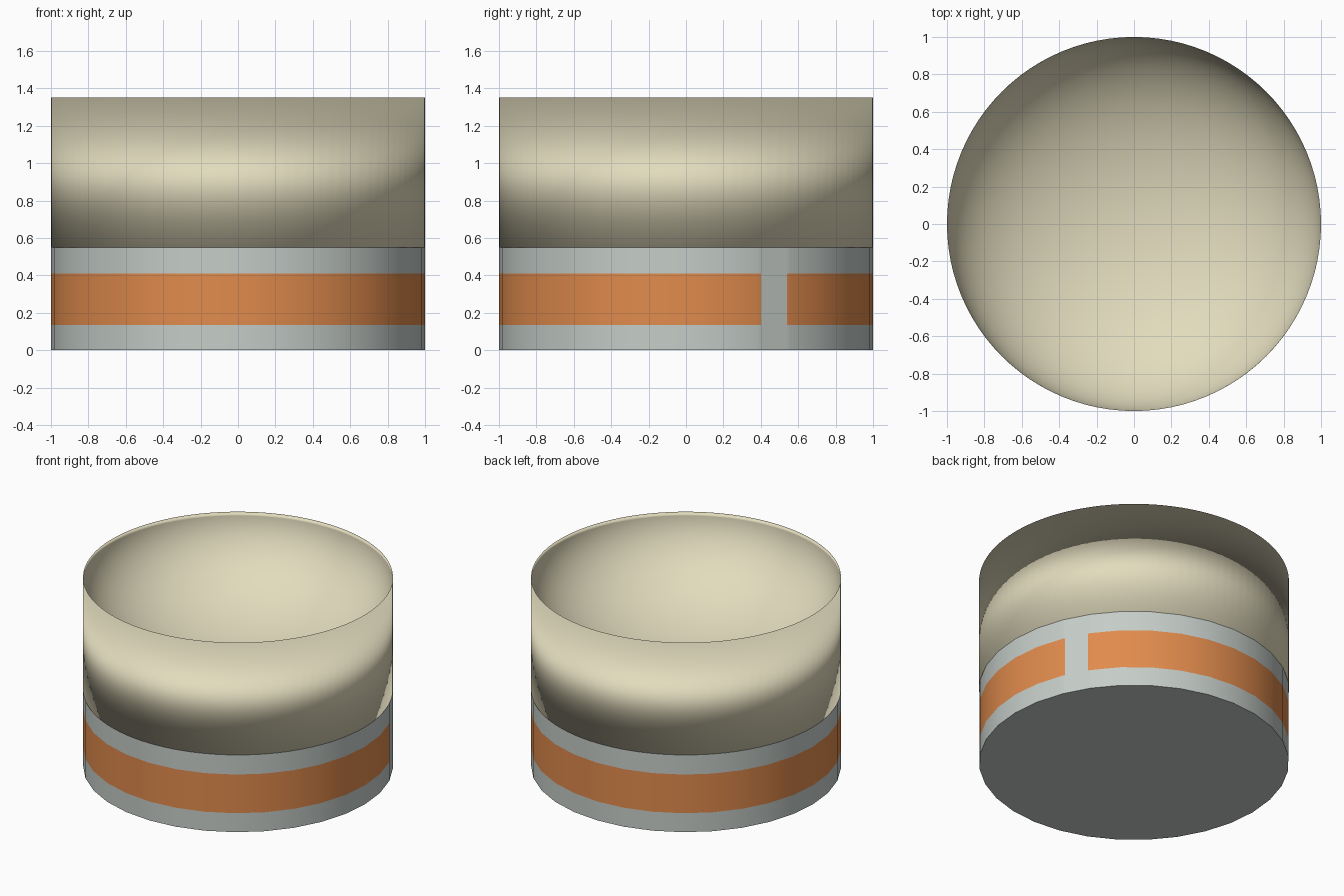
import bpy, bmesh, math

if "Cube" in bpy.data.objects:
    bpy.data.objects.remove(bpy.data.objects["Cube"])


def material(name, rgb):
    m = bpy.data.materials.new(name)
    m.diffuse_color = (*rgb, 1.0)
    m.use_nodes = True
    m.node_tree.nodes["Principled BSDF"].inputs["Base Color"].default_value = m.diffuse_color
    return m


def add_object(name, bm, mats):
    bmesh.ops.recalc_face_normals(bm, faces=bm.faces[:])
    me = bpy.data.meshes.new(name)
    bm.to_mesh(me)
    bm.free()
    for m in mats:
        me.materials.append(m)
    ob = bpy.data.objects.new(name, me)
    bpy.context.collection.objects.link(ob)
    return ob


def bridge(bm, a, b):
    """Quads between two equal rings of vertices."""
    n = len(a)
    return [bm.faces.new((a[i], a[(i + 1) % n], b[(i + 1) % n], b[i])) for i in range(n)]


grey = material("light_grey", (0.56, 0.61, 0.58))
orange = material("orange", (0.75, 0.26, 0.074))
cream = material("cream", (0.76, 0.71, 0.51))

# Base: 32-sided drum with an orange stripe, broken by one small grey gap
SIDES = 32
STEP = 360 / SIDES
GAP = (23.6, 32.7)
angles = sorted([i * STEP for i in range(SIDES)] + list(GAP))


def rim_point(deg, z):
    # keeps the extra gap points on the flat of their side
    mid = (math.floor(deg / STEP) + 0.5) * STEP
    r = math.cos(math.radians(STEP / 2)) / math.cos(math.radians(deg - mid))
    a = math.radians(deg)
    return (r * math.cos(a), r * math.sin(a), z)


bm = bmesh.new()
rings = [[bm.verts.new(rim_point(a, z)) for a in angles] for z in (0, 0.135, 0.41, 0.55)]
for k in range(3):
    for a, f in zip(angles, bridge(bm, rings[k], rings[k + 1])):
        f.material_index = 1 if k == 1 and a != GAP[0] else 0
bm.faces.new(rings[0])
bm.faces.new(rings[3])
base = add_object("striped_base", bm, [grey, orange])
bpy.context.view_layer.objects.active = base
base.select_set(True)
bpy.ops.object.shade_smooth_by_angle(angle=math.radians(30))

# Bowl: straight outer wall, knife-edge rim, rounded hollow inside
SEG, ROWS = 96, 32
BOTTOM, TOP, DEPTH = 0.55, 1.35, 0.60
profile = [(1.0, BOTTOM), (1.0, TOP)]
for i in range(1, ROWS):
    t = math.pi / 2 * i / ROWS
    profile.append((math.cos(t), TOP - DEPTH * math.sin(t)))

bm = bmesh.new()
rings = [[bm.verts.new((r * math.cos(2 * math.pi * i / SEG), r * math.sin(2 * math.pi * i / SEG), z))
          for i in range(SEG)] for r, z in profile]
for a, b in zip(rings, rings[1:]):
    bridge(bm, a, b)
pole = bm.verts.new((0, 0, TOP - DEPTH))
last = rings[-1]
for i in range(SEG):
    bm.faces.new((last[i], last[(i + 1) % SEG], pole))
bm.faces.new(rings[0])
bowl = add_object("bowl", bm, [cream])
for p in bowl.data.polygons:
    p.use_smooth = True
